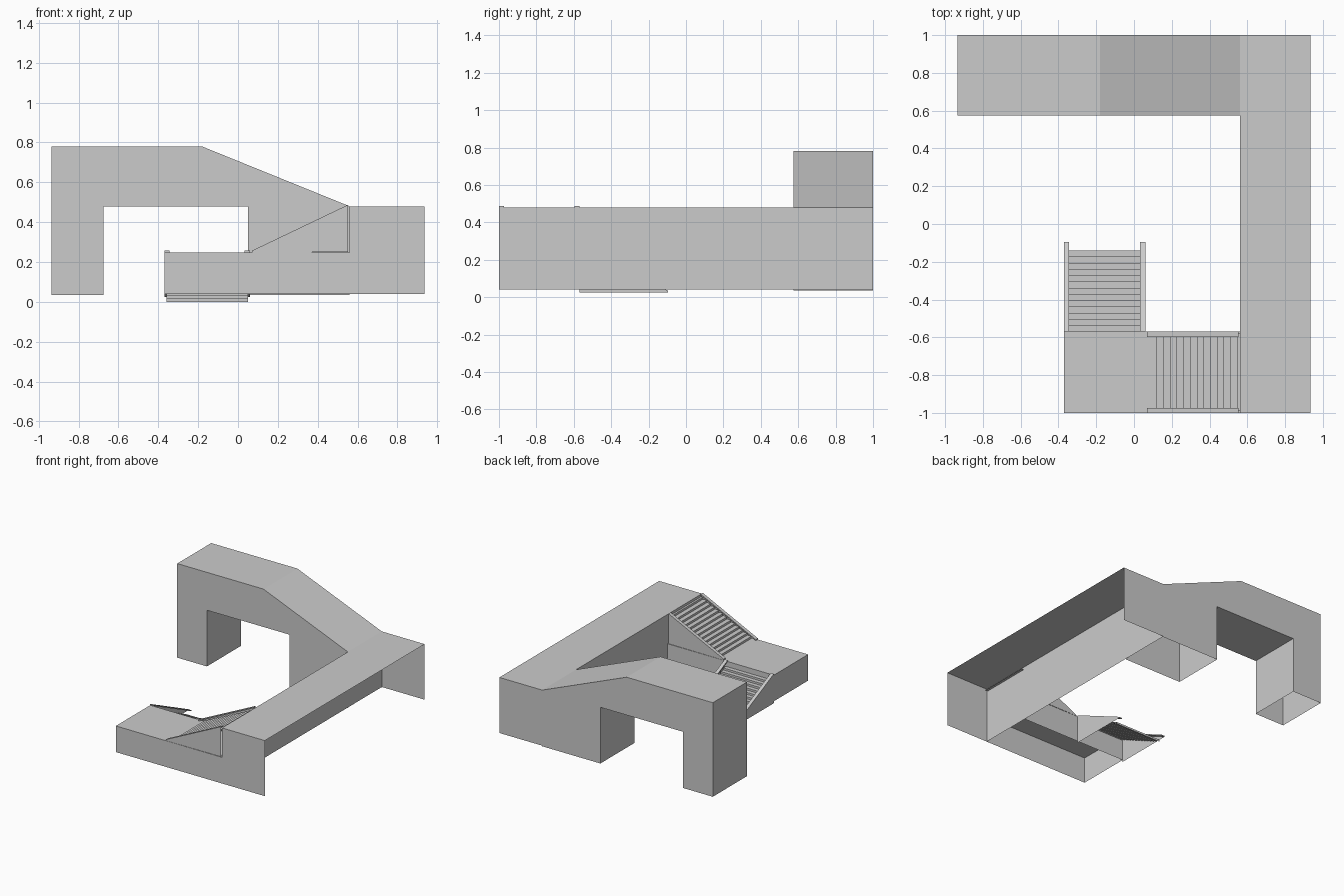
import bpy
from mathutils import Matrix

if "Cube" in bpy.data.objects:
    bpy.data.objects.remove(bpy.data.objects["Cube"])


def mesh_object(name, verts, faces, matrix=None):
    mesh = bpy.data.meshes.new(name)
    mesh.from_pydata(verts, [], faces)
    if matrix is not None:
        mesh.transform(matrix)
    mesh.update()
    obj = bpy.data.objects.new(name, mesh)
    bpy.context.collection.objects.link(obj)
    return obj


def shell(name, profile, y0, y1, skip):
    """Extrude a clockwise x-z profile along y, leaving the skipped edges open."""
    n = len(profile)
    verts = [(x, y, z) for y in (y0, y1) for x, z in profile]
    faces = [list(range(n))[::-1], list(range(n, 2 * n))]
    for i in range(n):
        if i not in skip:
            j = (i + 1) % n
            faces.append([i, j, j + n, i + n])
    return mesh_object(name, verts, faces)


def stair(name, rail, base, steps, v0, v1, matrix, count=13):
    """Staircase rising along local x, between local y = v0 and v1."""
    u0, z0, u1, z1 = rail
    # sloping rails and the triangular cheeks under them
    rw, rt = 0.027, 0.009
    for side, a, b, cheek in (("a", v0, v0 + rw, v0), ("b", v1 - rw, v1, v1)):
        verts = [(u, v, z + t) for t in (0, -rt) for u, z in ((u0, z0), (u1, z1))
                 for v in (a, b)]
        mesh_object(f"{name}_rail_{side}", verts,
                    [(0, 2, 3, 1), (4, 5, 7, 6), (0, 1, 5, 4),
                     (2, 6, 7, 3), (0, 4, 6, 2), (1, 3, 7, 5)], matrix)
        tri = [(u0, cheek, z0 - rt), (u1, cheek, base), (u1, cheek, z1 - rt)]
        mesh_object(f"{name}_cheek_{side}", tri,
                    [(0, 1, 2) if side == "a" else (2, 1, 0)], matrix)
    # folded sheet of risers and treads
    s0, h0, s1, h1 = steps
    du, dz = (s1 - s0) / count, (h1 - h0) / count
    path = [(s0, h0)]
    for i in range(count):
        path += [(s0 + i * du, h0 + (i + 1) * dz),
                 (s0 + (i + 1) * du, h0 + (i + 1) * dz)]
    verts = [(u, v, z) for u, z in path for v in (v0 + 0.01, v1 - 0.01)]
    faces = [(2 * i, 2 * i + 2, 2 * i + 3, 2 * i + 1) for i in range(len(path) - 1)]
    mesh_object(f"{name}_steps", verts, faces, matrix)


# long walkway, open underneath and on its outer side
shell("walkway", [(0.56, 0.04), (0.56, 0.48), (0.935, 0.48), (0.935, 0.04)],
      -1, 1, {2, 3})

# raised bridge with ramp, leg and block, open at the floor
shell("bridge", [(-0.935, 0.035), (-0.935, 0.78), (-0.18, 0.78), (0.56, 0.48),
                 (0.56, 0.035), (0.05, 0.035), (0.05, 0.48), (-0.675, 0.48),
                 (-0.675, 0.035)], 0.575, 1, {3, 4, 8})

# low landing
shell("landing", [(-0.37, 0.04), (-0.37, 0.247), (0.56, 0.247), (0.56, 0.04)],
      -1, -0.57, {2, 3})

# upper stair rises to +x, lower stair rises to -y
stair("upper_stair", (0.07, 0.257, 0.553, 0.488), 0.25,
      (0.12, 0.247, 0.58, 0.46), -1, -0.57, Matrix.Identity(4))
turn = Matrix(((0, 1, 0, 0), (-1, 0, 0, 0), (0, 0, 1, 0), (0, 0, 0, 1)))
stair("lower_stair", (0.095, 0.034, 0.57, 0.257), 0.025,
      (0.14, 0.0, 0.57, 0.205), -0.37, 0.06, turn)
